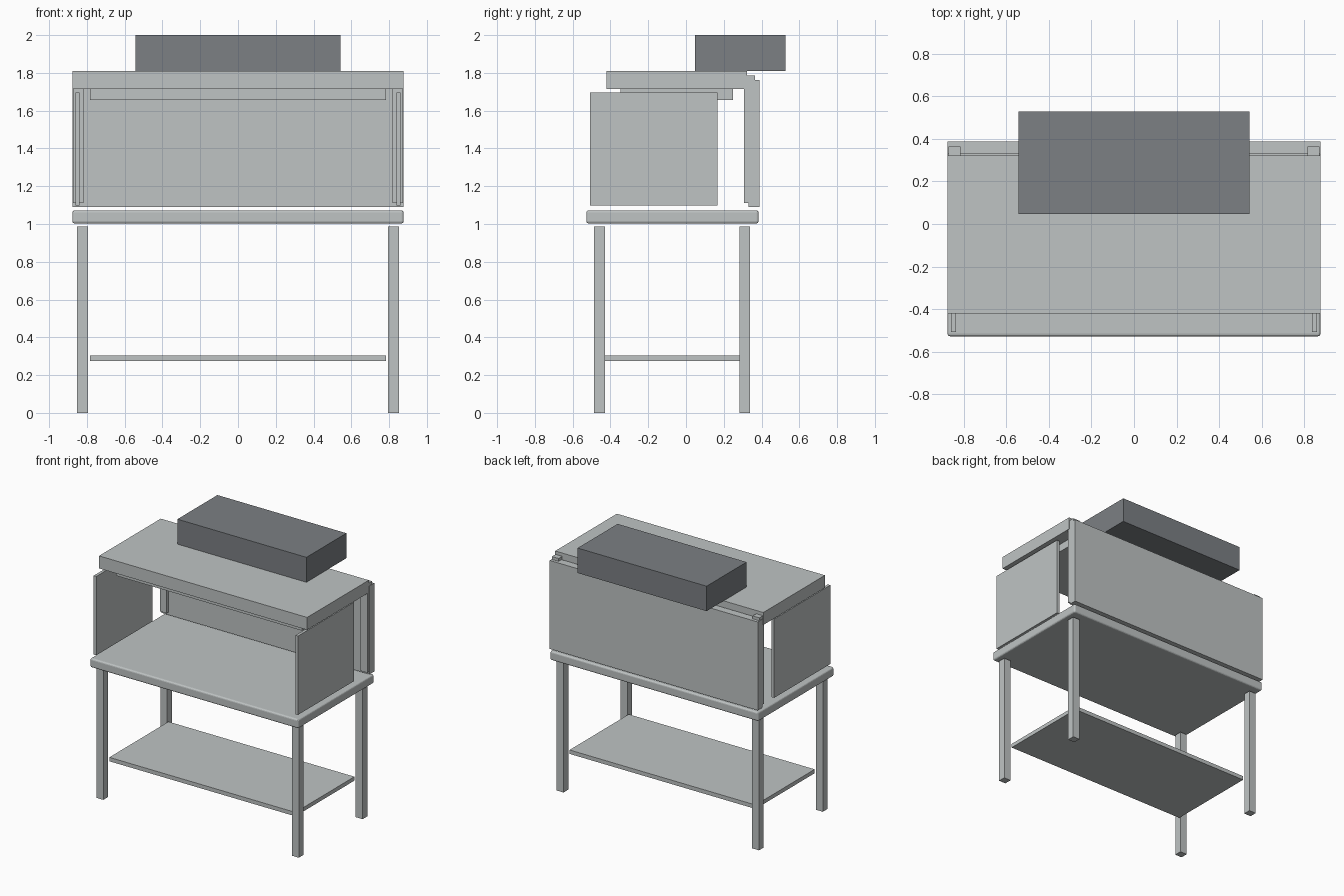
import bpy
import bmesh

cube = bpy.data.objects.get("Cube")
if cube:
    bpy.data.objects.remove(cube, do_unlink=True)


def make_material(name, rgb):
    mat = bpy.data.materials.new(name)
    mat.use_nodes = True
    colour = (*rgb, 1.0)
    mat.diffuse_color = colour
    mat.node_tree.nodes["Principled BSDF"].inputs["Base Color"].default_value = colour
    return mat


steel = make_material("light steel grey", (0.52, 0.55, 0.55))
dark = make_material("dark grey", (0.20, 0.215, 0.23))


def box(name, x, y, z, mat=steel, bevel=0.0):
    """Box spanning the (low, high) range on each axis."""
    bm = bmesh.new()
    bmesh.ops.create_cube(bm, size=1.0)
    spans = (x, y, z)
    for v in bm.verts:
        v.co = [lo + (c + 0.5) * (hi - lo) for c, (lo, hi) in zip(v.co, spans)]
    mesh = bpy.data.meshes.new(name)
    bm.to_mesh(mesh)
    bm.free()
    mesh.materials.append(mat)
    obj = bpy.data.objects.new(name, mesh)
    bpy.context.collection.objects.link(obj)
    if bevel:
        mod = obj.modifiers.new("rounded edges", "BEVEL")
        mod.width = bevel
        mod.segments = 3
    return obj


def sided_pair(name, inner, outer, y, z):
    """The same box on the left (+x) and right (-x)."""
    box("left_" + name, (inner, outer), y, z)
    box("right_" + name, (-outer, -inner), y, z)


# Stand: legs, lower shelf, rounded worktop
sided_pair("front_leg", 0.794, 0.852, (-0.486, -0.429), (0, 0.988))
sided_pair("back_leg", 0.794, 0.852, (0.282, 0.339), (0, 0.988))
box("lower_shelf", (-0.783, 0.783), (-0.429, 0.282), (0.275, 0.305))
box("worktop", (-0.877, 0.877), (-0.528, 0.384), (1.003, 1.072), bevel=0.012)

# Enclosure: side panels, corner posts, back panel
sided_pair("side_panel", 0.838, 0.86, (-0.507, 0.167), (1.097, 1.697))
sided_pair("corner_post", 0.817, 0.873, (0.308, 0.365), (1.11, 1.785))
box("back_panel", (-0.876, 0.876), (0.33, 0.388), (1.09, 1.763))

# Hood: roof, slab beneath it, blower box on top
box("hood_roof", (-0.876, 0.876), (-0.42, 0.322), (1.715, 1.81))
box("filter_slab", (-0.783, 0.783), (-0.347, 0.25), (1.656, 1.715))
box("blower_box", (-0.543, 0.543), (0.047, 0.528), (1.81, 2.0), dark)
